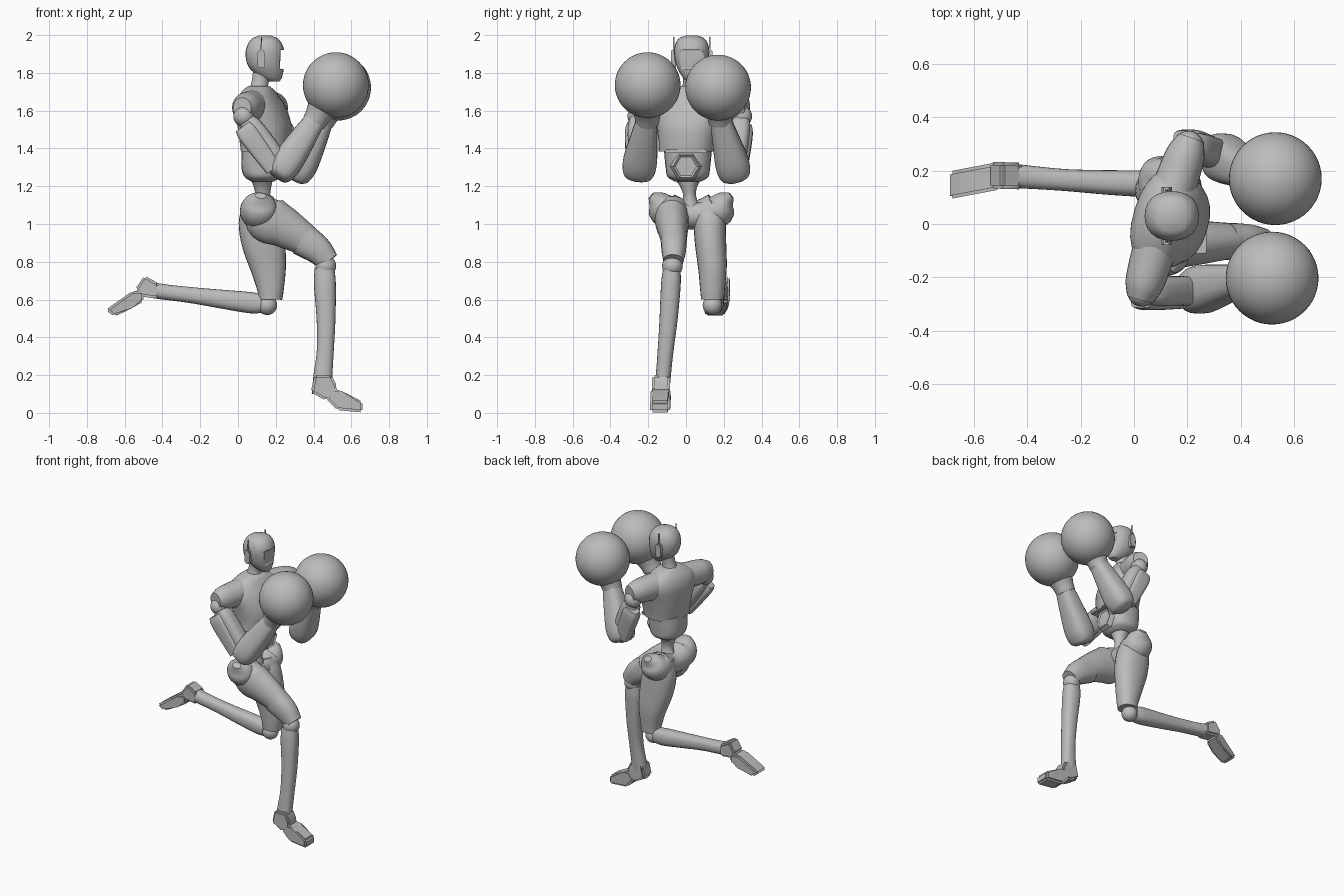
import bpy, bmesh, math
from mathutils import Vector, Matrix

cube = bpy.data.objects.get("Cube")
if cube:
    bpy.data.objects.remove(cube, do_unlink=True)

grey = bpy.data.materials.new("plain_grey")
grey.use_nodes = True
colour = (0.5, 0.5, 0.5, 1)
grey.diffuse_color = colour
grey.node_tree.nodes["Principled BSDF"].inputs["Base Color"].default_value = colour


def finish(name, bm, angle=38):
    """Turn a bmesh into a shaded grey object."""
    bmesh.ops.recalc_face_normals(bm, faces=bm.faces)
    mesh = bpy.data.meshes.new(name)
    for f in bm.faces:
        f.smooth = True
    bm.to_mesh(mesh)
    bm.free()
    mesh.set_sharp_from_angle(angle=math.radians(angle))
    mesh.materials.append(grey)
    ob = bpy.data.objects.new(name, mesh)
    bpy.context.collection.objects.link(ob)
    return ob


def spline(rows, steps=4):
    """Catmull-Rom interpolation of centre and radii rows."""
    v = [Vector(r) for r in rows]
    v = [2 * v[0] - v[1]] + v + [2 * v[-1] - v[-2]]
    out = []
    for a, b, c, d in zip(v, v[1:], v[2:], v[3:]):
        for i in range(steps):
            t = i / steps
            out.append(0.5 * (2 * b + (c - a) * t + (2 * a - 5 * b + 4 * c - d) * t**2
                              + (3 * b - a - 3 * c + d) * t**3))
    return out + [v[-2]]


def loft(name, rows, side=(0, 1, 0), power=1.0, n=24, level=False):
    """Skin rings (x, y, z, half width along side, half depth) along a path."""
    rings = spline(rows)
    bm = bmesh.new()
    loops = []
    for i, r in enumerate(rings):
        c = Vector(r[:3])
        t = Vector(rings[min(i + 1, len(rings) - 1)][:3]) - Vector(rings[max(i - 1, 0)][:3])
        t = Vector((0, 0, 1)) if level else t.normalized()
        u = Vector(side)
        u = (u - t * u.dot(t)).normalized()
        w = t.cross(u)
        loop = []
        for k in range(n):
            p = 2 * math.pi * k / n
            cs, sn = math.cos(p), math.sin(p)
            loop.append(bm.verts.new(c + u * r[3] * math.copysign(abs(cs)**power, cs)
                                     + w * r[4] * math.copysign(abs(sn)**power, sn)))
        loops.append(loop)
    for a, b in zip(loops, loops[1:]):
        for k in range(n):
            bm.faces.new((a[k], a[(k + 1) % n], b[(k + 1) % n], b[k]))
    bm.faces.new(loops[0])
    bm.faces.new(loops[-1])
    return finish(name, bm)


def ball(name, centre, radius, seg=24):
    bm = bmesh.new()
    bmesh.ops.create_uvsphere(bm, u_segments=seg, v_segments=seg // 2, radius=radius,
                              matrix=Matrix.Translation(centre))
    return finish(name, bm)


def prism(name, outline, half, centre_y, slope=0.0, bevel=0.012):
    """Extrude an x-z outline across y; slope shifts y along x."""
    bm = bmesh.new()
    x0 = outline[0][0]
    rows = [[bm.verts.new((x, centre_y + slope * (x - x0) + s * half, z)) for x, z in outline]
            for s in (-1, 1)]
    k = len(outline)
    for row in rows:
        bm.faces.new(row)
    for i in range(k):
        j = (i + 1) % k
        bm.faces.new((rows[0][i], rows[0][j], rows[1][j], rows[1][i]))
    bmesh.ops.bevel(bm, geom=bm.edges[:], offset=bevel, segments=2, affect='EDGES')
    return finish(name, bm)


# Head with flat visor recess
head = loft("head", [(.19, .03, 1.755, .025, .03), (.172, .03, 1.78, .05, .062),
                     (.15, .03, 1.83, .078, .093), (.143, .03, 1.89, .092, .103),
                     (.143, .03, 1.94, .09, .096), (.143, .03, 1.98, .07, .07),
                     (.143, .03, 1.998, .03, .03)], level=True, power=.9)
cutter = prism("visor_cutter", [(.222, 1.82), (.3, 1.82), (.3, 1.92), (.222, 1.92)], .062, .03, bevel=.004)
cutter.hide_render = True
cutter.hide_viewport = True
cut = head.modifiers.new("visor", 'BOOLEAN')
cut.operation = 'DIFFERENCE'
cut.object = cutter
loft("neck", [(.11, .02, 1.68, .06, .065), (.115, .025, 1.74, .042, .045), (.13, .03, 1.81, .045, .05)])
for tag, y in (("right", -.066), ("left", .126)):
    prism(tag + "_ear_pod", [(.103, 1.84), (.112, 1.825), (.135, 1.825), (.143, 1.84),
                             (.143, 1.905), (.135, 1.92), (.112, 1.92), (.103, 1.905)], .013, y, bevel=.003)
    prism(tag + "_antenna", [(.118, 1.91), (.129, 1.91), (.126, 1.99), (.122, 1.99)], .004, y, bevel=.001)

# Torso, turned so the left shoulder leads
turned = (.29, .96, 0)
loft("chest", [(.145, .005, 1.385, .15, .125), (.145, .01, 1.44, .155, .132), (.14, .015, 1.52, .17, .137),
               (.122, .02, 1.61, .19, .125), (.11, .02, 1.67, .17, .1), (.11, .02, 1.71, .11, .075),
               (.11, .02, 1.73, .06, .055)], side=turned, power=.85, level=True)
loft("abdomen", [(.13, .01, 1.225, .07, .06), (.13, .01, 1.25, .108, .095), (.13, .01, 1.3, .118, .112),
                 (.135, .01, 1.4, .128, .115)], power=.8, level=True)
prism("chest_hem", [(.2, 1.375), (.272, 1.375), (.272, 1.395), (.2, 1.395)], .11, 0, bevel=.004)
loft("waist", [(.125, .01, 1.24, .07, .06), (.13, .015, 1.19, .042, .045), (.13, .02, 1.14, .035, .04),
               (.12, .025, 1.07, .06, .06)], level=True)

# Hexagonal belly badge
bm = bmesh.new()
bmesh.ops.create_cone(bm, cap_ends=True, segments=6, radius1=.085, radius2=.068, depth=.03,
                      matrix=Matrix.Translation((.243, 0, 1.305)) @ Matrix.Rotation(math.pi / 2, 4, 'Y'))
face = max(bm.faces, key=lambda f: f.calc_center_median().x)
bmesh.ops.inset_region(bm, faces=[face], thickness=.012, depth=-.008)
finish("belly_badge", bm, 20)

# Pelvis, with hips flaring upward at both sides
loft("pelvis", [(.12, -.185, 1.15, .03, .02), (.115, -.15, 1.12, .08, .06), (.11, -.1, 1.07, .1, .095),
                (.11, .03, 1.045, .085, .075), (.115, .16, 1.07, .1, .095), (.125, .205, 1.12, .08, .06),
                (.13, .24, 1.15, .03, .02)], side=(1, 0, 0))

# Arms: shoulder, elbow, wrist and glove positions per side
arms = {"right": (-1, (.03, -.255, 1.57), (.235, -.25, 1.29), (.415, -.205, 1.56), (.518, -.203, 1.735)),
        "left": (1, (.205, .295, 1.57), (.325, .255, 1.28), (.455, .18, 1.56), (.53, .17, 1.722))}
for tag, (s, *joints) in arms.items():
    sh, el, wr, gl = map(Vector, joints)
    base = Vector((.11, .02, 1.625))
    out = Vector((sh.x, sh.y, 1.615))

    def rings(a, b, table):
        return [(*a.lerp(b, t), p, q) for t, p, q in table]

    loft(tag + "_sleeve", rings(base, out, [(.2, .085, .09), (.6, .08, .085), (.9, .072, .078), (1.1, .05, .055)]),
         side=(1, 0, 0))
    ball(tag + "_shoulder_ball", sh, .055)
    loft(tag + "_upper_arm", rings(sh, el, [(.08, .045, .045), (.25, .055, .06), (.7, .056, .062), (1, .05, .055)]),
         power=.7)
    off = Vector((-.03, s * .03, -.02))
    loft(tag + "_arm_guard", rings(sh + off, el + off, [(.12, .03, .045), (.3, .04, .055), (.92, .036, .045)]),
         power=.5)
    ball(tag + "_elbow", el, .058)
    loft(tag + "_forearm", rings(el, wr, [(-.16, .05, .045), (-.08, .08, .07), (.15, .09, .082), (.6, .072, .07),
                                          (.95, .056, .056)]), power=.75)
    loft(tag + "_glove_cuff", rings(wr, gl, [(-.15, .062, .062), (.1, .07, .07), (.4, .09, .09)]))
    ball(tag + "_glove", gl, .174, 48)

# Front leg
loft("right_thigh", [(.1, -.075, 1.1, .085, .08), (.155, -.075, 1.03, .09, .125), (.24, -.07, .985, .083, .11),
                     (.34, -.065, .925, .07, .088), (.4, -.065, .88, .062, .075)])
loft("right_knee_guard", [(.34, -.065, .92, .07, .089), (.42, -.065, .865, .065, .077),
                          (.48, -.068, .8, .052, .058)], power=.85)
ball("right_knee", (.465, -.072, .778), .055)
loft("right_shin", [(.458, -.075, .765, .046, .052), (.46, -.08, .68, .052, .058), (.466, -.092, .5, .048, .05),
                    (.462, -.108, .33, .042, .045), (.45, -.12, .2, .04, .05), (.445, -.13, .1, .042, .055)], power=.85)
prism("right_heel", [(.385, .11), (.465, .065), (.52, .09), (.525, .14), (.495, .2), (.405, .2)], .048, -.132)
prism("right_foot", [(.465, .075), (.525, .015), (.66, .002), (.66, .06), (.55, .115), (.5, .13)], .052, -.132, -.03)

# Rear leg, bent back at the knee
loft("left_thigh", [(.11, .125, 1.11, .085, .08), (.115, .125, 1.02, .086, .112), (.135, .13, .9, .083, .115),
                    (.16, .14, .77, .076, .095), (.172, .14, .66, .066, .072), (.172, .14, .6, .06, .062)], power=.9)
ball("left_knee", (.155, .14, .57), .052)
loft("left_shin", [(.125, .145, .578, .045, .05), (.06, .15, .584, .05, .056), (-.1, .156, .604, .046, .049),
                   (-.26, .165, .625, .041, .042), (-.41, .177, .643, .044, .041), (-.49, .183, .66, .048, .046)],
     power=.85)
prism("left_heel", [(-.495, .727), (-.545, .655), (-.51, .615), (-.42, .605), (-.42, .685)], .05, .182, -.03)
prism("left_foot", [(-.5, .645), (-.56, .645), (-.7, .545), (-.655, .51), (-.56, .555), (-.5, .59)], .052, .182, .19)
